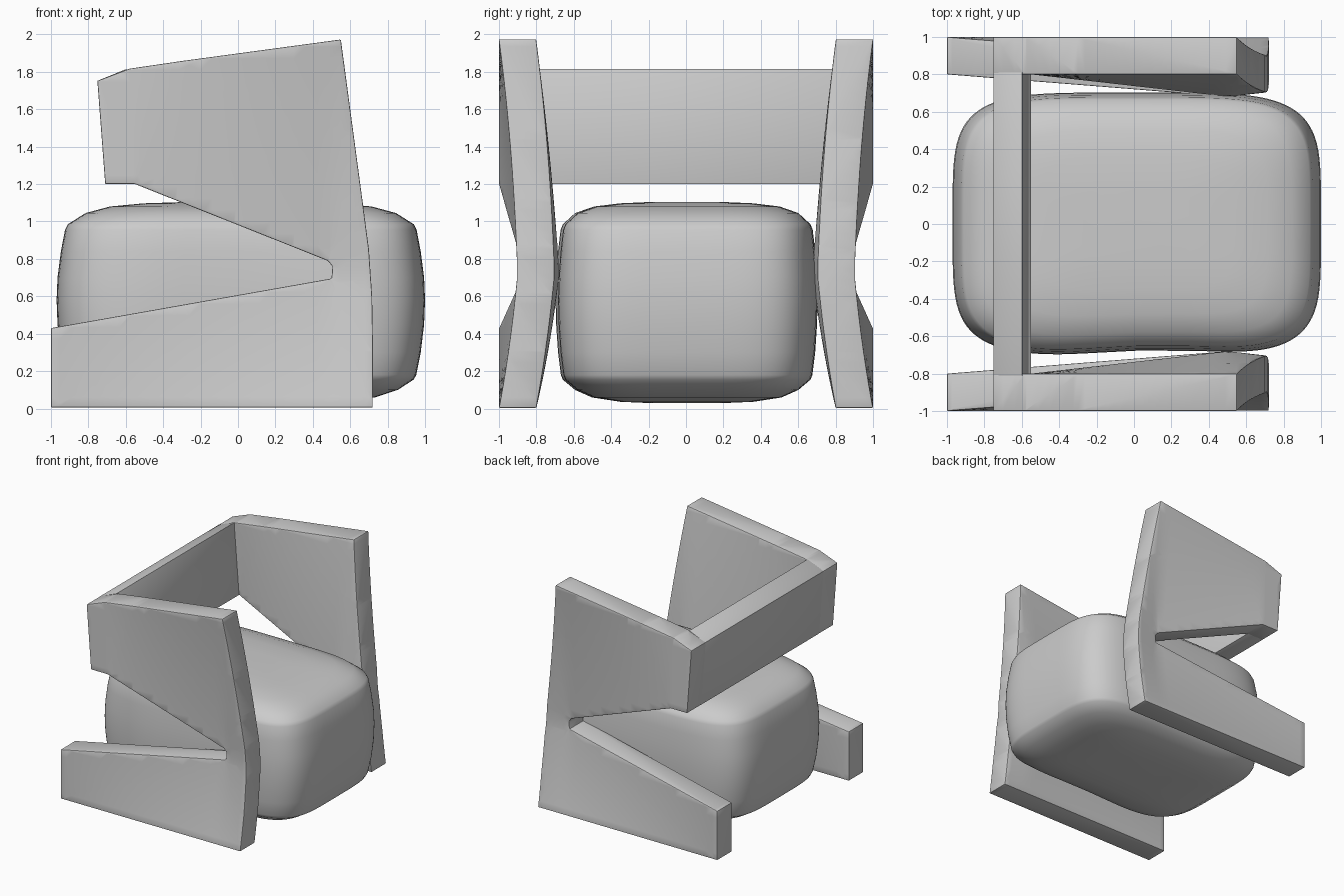
import bpy, bmesh
from math import sin, cos, pi, copysign
from mathutils import Vector

if "Cube" in bpy.data.objects:
    bpy.data.objects.remove(bpy.data.objects["Cube"])


def finish(name, bm, angle):
    bmesh.ops.recalc_face_normals(bm, faces=bm.faces)
    me = bpy.data.meshes.new(name)
    bm.to_mesh(me)
    bm.free()
    ob = bpy.data.objects.new(name, me)
    bpy.context.collection.objects.link(ob)
    bpy.ops.object.select_all(action='DESELECT')
    ob.select_set(True)
    bpy.context.view_layer.objects.active = ob
    bpy.ops.object.shade_smooth_by_angle(angle=angle)
    return ob


def prism(profile, y0, y1, bevel=0.006):
    """Extrude an XZ profile along y and soften its sharp edges."""
    bm = bmesh.new()
    face = bm.faces.new([bm.verts.new((x, y0, z)) for x, z in profile])
    ext = bmesh.ops.extrude_face_region(bm, geom=[face], use_keep_orig=True)
    for v in ext['geom']:
        if isinstance(v, bmesh.types.BMVert):
            v.co.y = y1
    bmesh.ops.recalc_face_normals(bm, faces=bm.faces)
    sharp = [e for e in bm.edges if e.calc_face_angle(0) > 0.3]
    bmesh.ops.bevel(bm, geom=sharp, offset=bevel, segments=2, profile=0.5,
                    affect='EDGES')
    return bm


def clamp(v):
    return max(0.0, min(1.0, v))


def pinch(x, z):
    """Inward bend of a side panel, strongest where the arms meet."""
    if z < 0.735:
        g = clamp((x + 1) / 1.5)
        s = clamp(z / (0.43 + 0.26 * g))
    else:
        g = clamp((x + 0.55) / 1.05)
        top = 1.895 + 0.138 * x
        s = clamp((top - z) / (top - (1.2 - 0.42 * g)))
    amount = 0.12 - 0.025 * clamp((x - 0.5) / 0.22)
    return amount * g * (1.35 * s - 0.35 * s * s)


# Side panels: notched profile, cut into a grid and bent inward
side = [(-1, 0.005), (0.72, 0.005), (0.722, 0.3), (0.717, 0.6), (0.70, 0.85),
        (0.667, 1.1), (0.62, 1.45), (0.55, 1.973), (-0.3, 1.858),
        (-0.58, 1.817), (-0.752, 1.752), (-0.71, 1.2), (-0.55, 1.2),
        (0.48, 0.79), (0.505, 0.76), (0.50, 0.695), (-1, 0.43)]
for sign, name in ((-1, "front_side_panel"), (1, "rear_side_panel")):
    bm = prism(side, sign * 1.0, sign * 0.8)
    bmesh.ops.triangulate(bm, faces=bm.faces)
    for axis, start, count in ((0, -0.95, 27), (2, 0.06, 31)):
        for i in range(count):
            co, no = Vector(), Vector()
            co[axis] = start + i * 0.0625
            no[axis] = 1
            bmesh.ops.bisect_plane(bm, plane_co=co, plane_no=no,
                                   geom=bm.verts[:] + bm.edges[:] + bm.faces[:])
    for v in bm.verts:
        v.co.y -= sign * pinch(v.co.x, v.co.z)
    finish(name, bm, 0.5)

# Backrest between the panels
back = [(-0.71, 1.2), (-0.55, 1.2), (-0.597, 1.815), (-0.752, 1.752)]
finish("backrest", prism(back, -0.81, 0.81, 0.003), 0.5)

# Seat cushion: stacked rounded-rectangle rings (z, half x, half y)
rings = [(0.03, 0.30, 0.20), (0.037, 0.52, 0.36), (0.06, 0.72, 0.51),
         (0.10, 0.84, 0.60), (0.155, 0.925, 0.665), (0.18, 0.938, 0.675),
         (0.30, 0.962, 0.69), (0.45, 0.98, 0.70), (0.58, 0.985, 0.703),
         (0.70, 0.98, 0.70), (0.84, 0.962, 0.69), (0.955, 0.94, 0.677),
         (0.985, 0.925, 0.665), (1.045, 0.83, 0.60), (1.08, 0.70, 0.50),
         (1.097, 0.52, 0.36), (1.104, 0.30, 0.20)]
N = 96
bm = bmesh.new()
loops = []
for z, rx, ry in rings:
    loop = []
    for i in range(N):
        c, s = cos(2 * pi * i / N), sin(2 * pi * i / N)
        x = copysign(abs(c) ** 0.43, c) * rx + 0.015
        y = copysign(abs(s) ** 0.43, s) * ry
        # the front side dips slightly in the middle
        if y < 0:
            y *= 1 - 0.04 * max(0, cos((x - 0.15) * 2.2)) ** 2
        loop.append(bm.verts.new((x, y, z)))
    loops.append(loop)
for a, b in zip(loops, loops[1:]):
    for i in range(N):
        j = (i + 1) % N
        bm.faces.new((a[i], a[j], b[j], b[i]))
bm.faces.new(loops[0])
bm.faces.new(loops[-1])
finish("seat_cushion", bm, 1.0)
